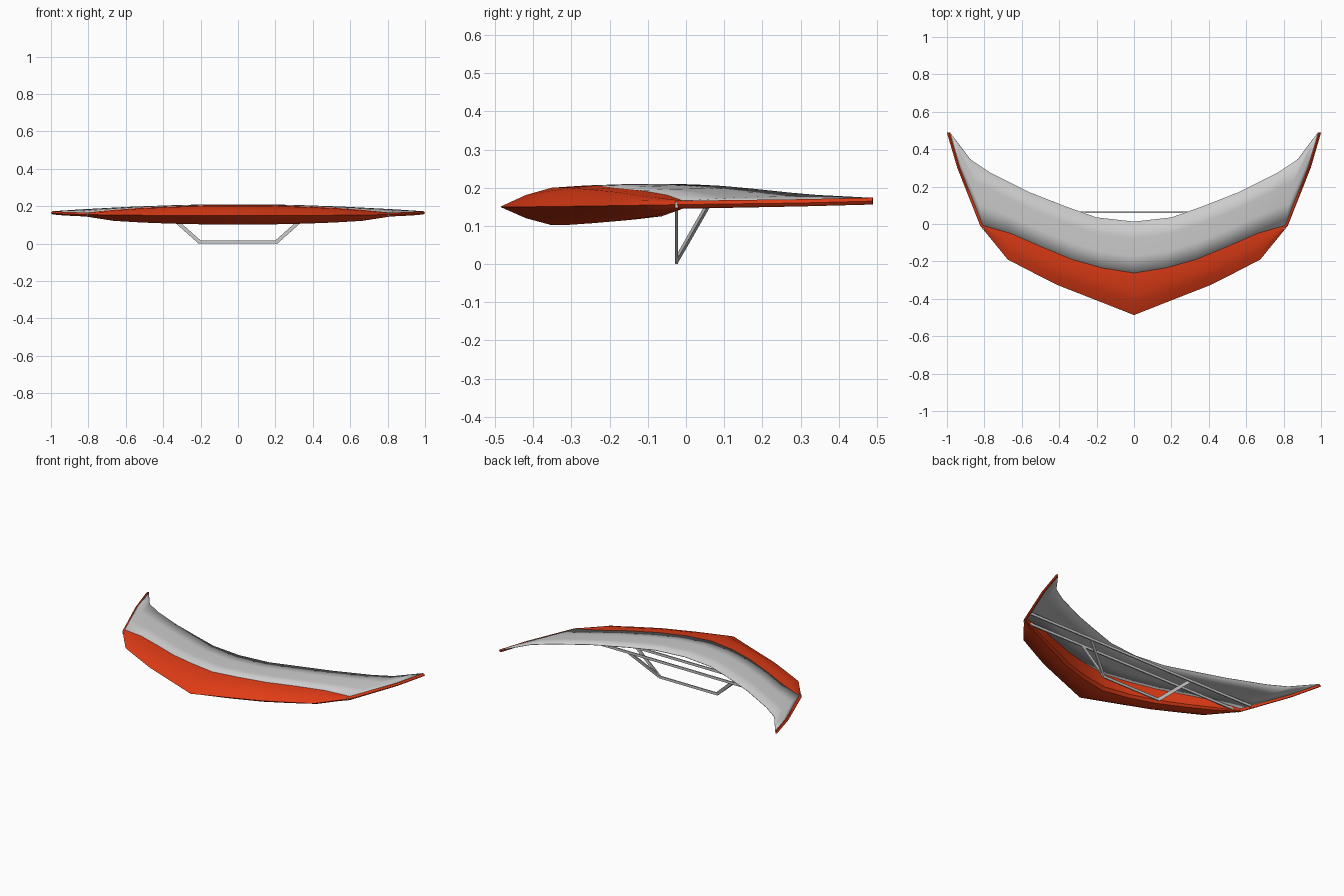
import bpy, bmesh, math
from mathutils import Vector

if "Cube" in bpy.data.objects:
    bpy.data.objects.remove(bpy.data.objects["Cube"])

# Half-span stations: leading edge, pocket seam, trailing edge (x, y, z), then pocket top and bottom heights
STATIONS = [
    ((0, -.487, .150), (0, -.262, .206), (0, .013, .209), .200, .102),
    ((.20, -.408, .150), (.17, -.235, .206), (.20, .035, .208), .200, .103),
    ((.40, -.330, .151), (.33, -.190, .200), (.36, .092, .205), .195, .107),
    ((.54, -.260, .152), (.50, -.120, .193), (.56, .170, .198), .188, .113),
    ((.675, -.19, .153), (.66, -.050, .181), (.77, .275, .187), .177, .122),
    ((.822, -.01, .156), (.808, -.008, .166), (.875, .345, .181), .166, .145),
    ((.945, .300, .160), (.930, .300, .169), (.935, .425, .177), .170, .151),
    ((1.0, .488, .165), (.985, .490, .173), (.984, .490, .1735), .174, .156),
]


def mirrored(p):
    return Vector((-p.x, p.y, p.z))


def loft(name, rows, closed):
    """Skin half-span section rows and their mirror images."""
    full = [[mirrored(p) for p in r] for r in reversed(rows[1:])] + rows
    bm = bmesh.new()
    grid = [[bm.verts.new(p) for p in r] for r in full]
    n = len(rows[0])
    for a, b in zip(grid, grid[1:]):
        for i in range(n if closed else n - 1):
            j = (i + 1) % n
            bm.faces.new((a[i], b[i], b[j], a[j]))
    if closed:
        bm.faces.new(grid[0])
        bm.faces.new(list(reversed(grid[-1])))
    bmesh.ops.recalc_face_normals(bm, faces=bm.faces)
    if not closed and sum(f.normal.z for f in bm.faces) < 0:
        bmesh.ops.reverse_faces(bm, faces=bm.faces)
    me = bpy.data.meshes.new(name)
    bm.to_mesh(me)
    bm.free()
    ob = bpy.data.objects.new(name, me)
    bpy.context.collection.objects.link(ob)
    for o in bpy.context.selected_objects:
        o.select_set(False)
    bpy.context.view_layer.objects.active = ob
    ob.select_set(True)
    bpy.ops.object.shade_smooth_by_angle(angle=math.radians(35))
    return ob


def pocket_section(st):
    le, seam, te, top, bot = st
    le, seam = Vector(le), Vector(seam)

    def at(t, z):
        p = le.lerp(seam, t)
        p.z = z
        return p
    up, dn = top - le.z, le.z - bot
    return [le, at(.3, le.z + up * .62), at(.6, top), seam,
            at(.98, le.z - dn * .55), at(.9, le.z - dn * .9),
            at(.6, bot), at(.3, le.z - dn * .62)]


def sail_section(st):
    a, b = Vector(st[1]), Vector(st[2])
    bulge = .004 * min(1, (b - a).length / .27)
    return [a.lerp(b, t) + Vector((0, 0, bulge * 4 * t * (1 - t) * .6))
            for t in (0, .33, .67, 1)]


# Red leading edge pocket
pocket = loft("leading_edge_pocket", [pocket_section(s) for s in STATIONS], True)
red = bpy.data.materials.new("red_fabric")
red.diffuse_color = (.75, .045, .008, 1)
red.use_nodes = True
red.node_tree.nodes["Principled BSDF"].inputs["Base Color"].default_value = red.diffuse_color
pocket.data.materials.append(red)

# Grey sail membrane
sail = loft("sail", [sail_section(s) for s in STATIONS], False)
thick = sail.modifiers.new("thickness", 'SOLIDIFY')
thick.thickness = .003
thick.offset = -1


def bar(name, a, b, width=.016, depth=.007):
    """Slim rectangular bar between two points, thin along y."""
    a, b = Vector(a), Vector(b)
    d = (b - a).normalized()
    v = Vector((0, 1, 0))
    v = (v - d * v.dot(d)).normalized()
    u = d.cross(v)
    bm = bmesh.new()
    ends = [[bm.verts.new(p + u * su * width / 2 + v * sv * depth / 2)
             for su, sv in ((-1, -1), (1, -1), (1, 1), (-1, 1))] for p in (a, b)]
    for i in range(4):
        j = (i + 1) % 4
        bm.faces.new((ends[0][i], ends[0][j], ends[1][j], ends[1][i]))
    bm.faces.new(ends[0])
    bm.faces.new(ends[1])
    bmesh.ops.recalc_face_normals(bm, faces=bm.faces)
    me = bpy.data.meshes.new(name)
    bm.to_mesh(me)
    bm.free()
    ob = bpy.data.objects.new(name, me)
    bpy.context.collection.objects.link(ob)


# Cross spars under the sail
bar("front_spar", (-.81, -.025, .155), (.81, -.025, .155))
bar("rear_spar", (-.83, .063, .158), (.83, .063, .158))

# Control frame: base bar and a pair of struts per side
bar("base_bar", (-.21, -.025, .008), (.21, -.025, .008))
for s, side in ((-1, "left"), (1, "right")):
    foot = (s * .207, -.025, .010)
    bar("front_strut_" + side, foot, (s * .37, -.025, .155), .02)
    bar("rear_strut_" + side, foot, (s * .37, .058, .155), .02)
